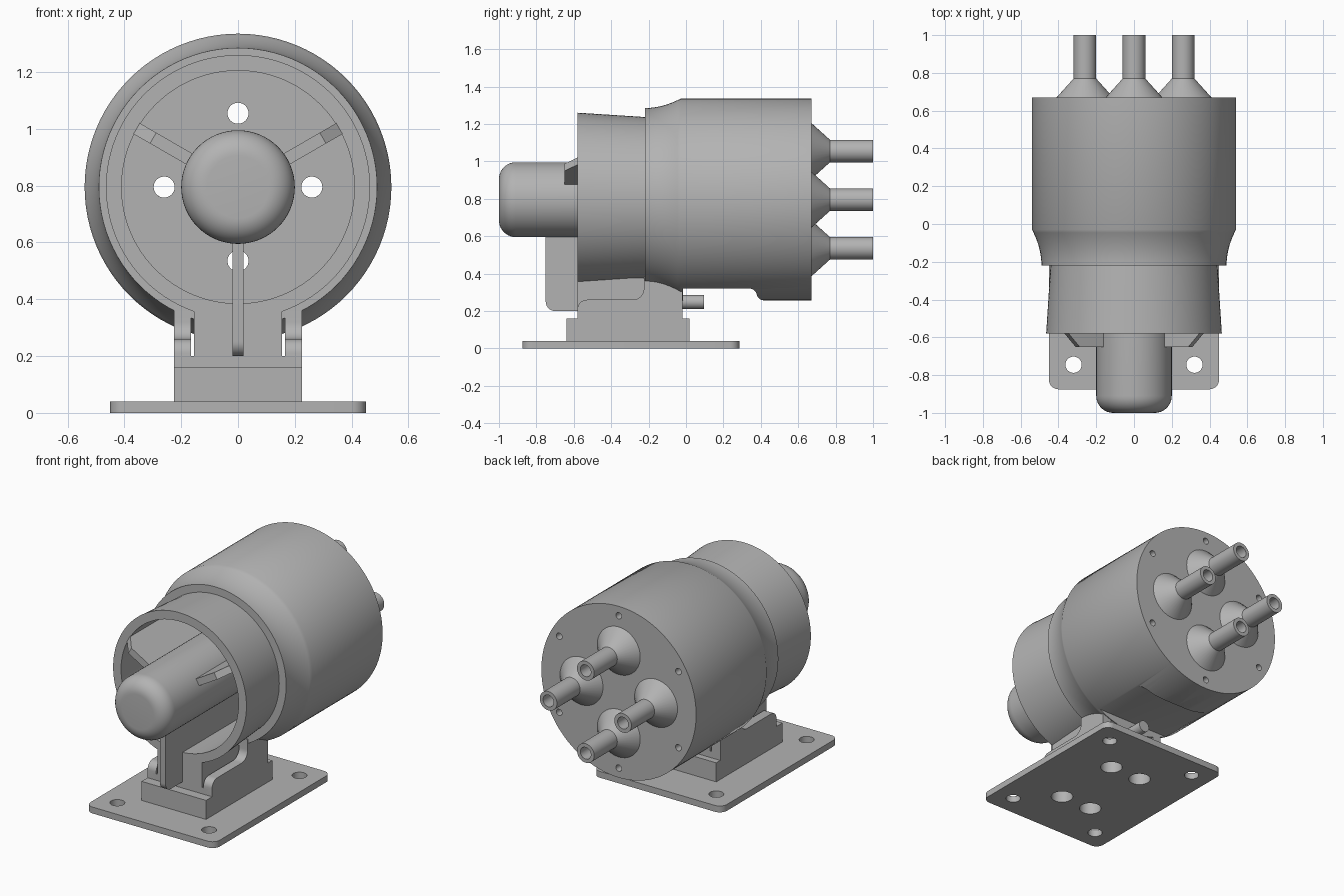
import bpy, bmesh
from math import sin, cos, pi, radians
from mathutils import Vector, Matrix

AXIS = 0.795   # height of the barrel axis

if "Cube" in bpy.data.objects:
    bpy.data.objects.remove(bpy.data.objects["Cube"], do_unlink=True)

GREY = (0.45, 0.45, 0.45, 1)
mat = bpy.data.materials.new("plain grey")
mat.use_nodes = True
mat.diffuse_color = GREY
mat.node_tree.nodes["Principled BSDF"].inputs["Base Color"].default_value = GREY


def finish(name, bm):
    bmesh.ops.recalc_face_normals(bm, faces=bm.faces)
    mesh = bpy.data.meshes.new(name)
    bm.to_mesh(mesh)
    bm.free()
    mesh.materials.append(mat)
    ob = bpy.data.objects.new(name, mesh)
    bpy.context.collection.objects.link(ob)
    return ob


def activate(ob):
    bpy.ops.object.select_all(action='DESELECT')
    ob.select_set(True)
    bpy.context.view_layer.objects.active = ob


def smooth(ob):
    activate(ob)
    bpy.ops.object.shade_smooth_by_angle(angle=radians(30))
    return ob


def lathe(name, profile, x=0, z=AXIS, segments=96, closed=False):
    """Turn (radius, y) points around an axis running along y."""
    bm = bmesh.new()
    verts = [bm.verts.new((x + r, y, z)) for r, y in profile]
    edges = [bm.edges.new(p) for p in zip(verts, verts[1:])]
    if closed:
        edges.append(bm.edges.new((verts[-1], verts[0])))
    bmesh.ops.spin(bm, geom=verts + edges, cent=(x, 0, z), axis=(0, 1, 0),
                   angle=2 * pi, steps=segments)
    bmesh.ops.remove_doubles(bm, verts=bm.verts, dist=1e-5)
    return finish(name, bm)


def rounded(corners, steps=8):
    """Outline from (u, v) or (u, v, radius) right-angled corners."""
    out = []
    for i, c in enumerate(corners):
        p = Vector(c[:2])
        if len(c) == 2:
            out.append(p)
            continue
        a = (Vector(corners[i - 1][:2]) - p).normalized() * c[2]
        b = (Vector(corners[(i + 1) % len(corners)][:2]) - p).normalized() * c[2]
        for k in range(steps + 1):
            t = pi / 2 * k / steps
            out.append(p + a * (1 - sin(t)) + b * (1 - cos(t)))
    return out


def extrude(name, corners, lo, hi, axis='X'):
    """Extrude an outline along x (u, v = y, z) or along z (u, v = x, y)."""
    bm = bmesh.new()
    place = (lambda p: (lo, p[0], p[1])) if axis == 'X' else (lambda p: (p[0], p[1], lo))
    face = bm.faces.new([bm.verts.new(place(p)) for p in rounded(corners)])
    new = bmesh.ops.extrude_face_region(bm, geom=[face])["geom"]
    move = Vector((hi - lo, 0, 0)) if axis == 'X' else Vector((0, 0, hi - lo))
    bmesh.ops.translate(bm, vec=move, verts=[v for v in new if isinstance(v, bmesh.types.BMVert)])
    return finish(name, bm)


def rod(name, r, start, end):
    """Cylinder between two points."""
    a, b = Vector(start), Vector(end)
    bm = bmesh.new()
    turn = (b - a).to_track_quat('Z', 'Y').to_matrix().to_4x4()
    bmesh.ops.create_cone(bm, cap_ends=True, segments=32, radius1=r, radius2=r,
                          depth=(b - a).length,
                          matrix=Matrix.Translation((a + b) / 2) @ turn)
    return finish(name, bm)


def cut(ob, cutters):
    for c in cutters:
        c.hide_render = True
        mod = ob.modifiers.new("cut", 'BOOLEAN')
        mod.operation, mod.solver, mod.object = 'DIFFERENCE', 'EXACT', c
        activate(ob)
        bpy.ops.object.modifier_apply(modifier=mod.name)
        bpy.data.objects.remove(c, do_unlink=True)


# Barrel: front duct, flared shoulder and rear drum
BACK = -0.02
flare = [(0.49 + 0.05 * (k / 12) ** 2, -0.22 + 0.19 * k / 12) for k in range(13)]
barrel = lathe("barrel", [(0, BACK), (0.41, BACK), (0.41, -0.58), (0.465, -0.58),
                          (0.442, -0.22)] + flare + [(0.54, 0.67), (0, 0.67)])
ports = [(0.26 * cos(k * pi / 2), AXIS + 0.26 * sin(k * pi / 2)) for k in range(4)]
cutters = [rod("port_cutter", 0.037, (x, -0.3, z), (x, 0.8, z)) for x, z in ports]
for k in range(6):
    x, z = 0.48 * sin(k * pi / 3), AXIS + 0.48 * cos(k * pi / 3)
    cutters.append(rod("screw_cutter", 0.02, (x, 0.6, z), (x, 0.8, z)))
cutters.append(extrude("relief_cutter", [(-0.015, 0.1), (0.42, 0.1), (0.42, 0.255),
                                         (0.395, 0.262), (0.38, 0.28), (0.37, 0.32, 0.03),
                                         (-0.015, 0.32)], -0.5, 0.5))
cut(barrel, cutters)
smooth(barrel)

# Rear hose fittings
for i, (x, z) in enumerate(ports):
    smooth(lathe(f"rear_fitting_{i + 1}", [(0.037, 0.67), (0.15, 0.67), (0.06, 0.77),
                 (0.06, 1.0), (0.037, 1.0)], x, z, 40, closed=True))

# Central pod with a rounded nose
nose = [(0.11 + 0.09 * sin(k * pi / 20), -0.91 - 0.09 * cos(k * pi / 20)) for k in range(11)]
smooth(lathe("centre_pod", [(0, -1.0)] + nose + [(0.2, 0.0), (0, 0.0)], segments=64))

# Upper fins, chamfered at the outer tip
for side, name in ((1, "left_fin"), (-1, "right_fin")):
    fin = extrude(name, [(-0.65, 0.15), (-0.65, 0.345), (-0.58, 0.412),
                         (BACK, 0.42), (BACK, 0.15)], -0.022, 0.022)
    fin.data.transform(Matrix.Translation((0, 0, AXIS))
                       @ Matrix.Rotation(side * radians(60), 4, 'Y'))

# Lower fin running down to the pedestal
smooth(extrude("lower_fin", [(-0.75, 0.65), (-0.75, 0.2, 0.05), (BACK, 0.2), (BACK, 0.65)],
               -0.02, 0.02))

# Pedestal: centre web and two stepped side cheeks
extrude("centre_web", [(-0.58, 0.15), (BACK, 0.15), (BACK, 0.375), (-0.58, 0.375)],
        -0.155, 0.155)
extrude("web_foot", [(-0.58, 0.15), (BACK, 0.15), (BACK, 0.2), (-0.58, 0.2)], -0.2, 0.2)
for side, name in ((1, "left_cheek"), (-1, "right_cheek")):
    smooth(extrude(name, [(-0.58, 0.15), (-0.58, 0.26, 0.05), (-0.225, 0.26, 0.06),
                          (-0.225, 0.385), (BACK, 0.385), (BACK, 0.15)],
                   side * 0.165, side * 0.225))

# Base block and plate with mounting holes
block = extrude("base_block", [(-0.225, -0.64), (0.225, -0.64), (0.225, 0.02),
                               (-0.225, 0.02)], 0.03, 0.16, 'Z')
plate = extrude("base_plate", [(-0.45, -0.875, 0.05), (0.45, -0.875, 0.05),
                               (0.45, 0.285, 0.05), (-0.45, 0.285, 0.05)], 0, 0.04, 'Z')


def bores(r, xs, ys, top):
    return [rod("bore_cutter", r, (x, y, -0.1), (x, y, top)) for x in xs for y in ys]


cut(plate, bores(0.043, (-0.32, 0.32), (-0.745, 0.155), 0.2)
    + bores(0.065, (-0.11, 0.11), (-0.54, -0.08), 0.2))
cut(block, bores(0.065, (-0.11, 0.11), (-0.54, -0.08), 0.1))
smooth(plate)
smooth(block)

# Rear locating pin
smooth(rod("rear_pin", 0.037, (0, -0.1, 0.248), (0, 0.095, 0.248)))
